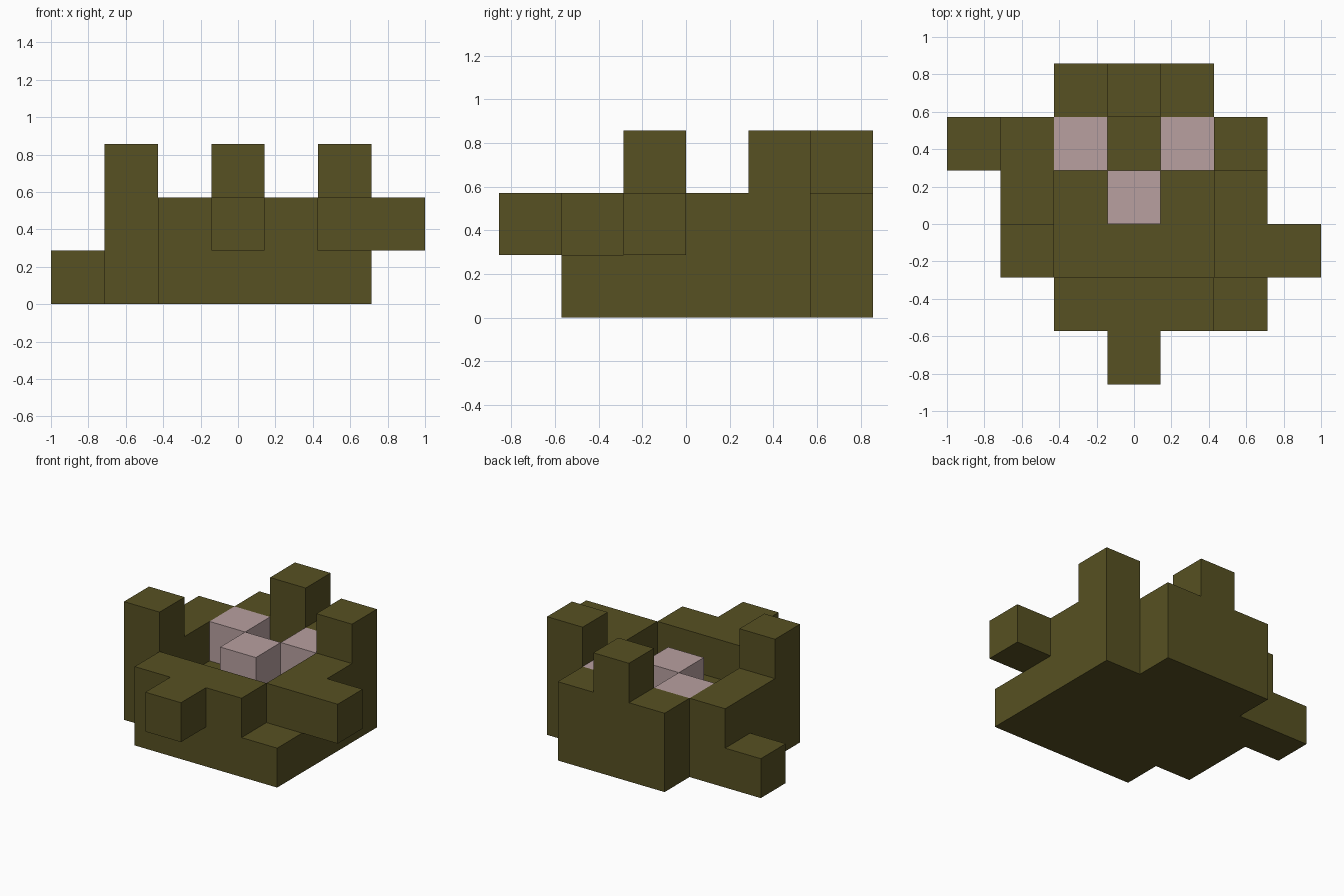
import bpy
import bmesh

cube = bpy.data.objects.get("Cube")
if cube:
    bpy.data.objects.remove(cube, do_unlink=True)

U = 2 / 7  # size of one block


def make_material(name, color):
    mat = bpy.data.materials.new(name)
    mat.use_nodes = True
    mat.diffuse_color = color
    mat.node_tree.nodes["Principled BSDF"].inputs["Base Color"].default_value = color
    return mat


olive = make_material("olive", (0.095, 0.082, 0.016, 1))
pink = make_material("dusty pink", (0.479, 0.352, 0.352, 1))


def block(name, x, y, z, mat=olive):
    """Box spanning (start, end) block counts on each axis."""
    bm = bmesh.new()
    bmesh.ops.create_cube(bm, size=1)
    for v in bm.verts:
        v.co = ((x[v.co.x > 0] - 3.5) * U, (y[v.co.y > 0] - 3) * U, z[v.co.z > 0] * U)
    mesh = bpy.data.meshes.new(name)
    bm.to_mesh(mesh)
    bm.free()
    mesh.materials.append(mat)
    obj = bpy.data.objects.new(name, mesh)
    bpy.context.collection.objects.link(obj)


# Floor layer
LOW, MID, HIGH = (0, 1), (1, 2), (2, 3)
block("floor_front", (2, 6), (1, 2), LOW)
block("floor_middle", (1, 6), (2, 5), LOW)
block("floor_back", (2, 5), (5, 6), LOW)
block("right_step", (0, 1), (4, 5), LOW)

# Walls around the hollow, with two overhanging knobs
block("front_wall", (2, 5), (1, 2), MID)
block("left_wall", (5, 6), (2, 5), MID)
block("right_wall", (1, 2), (2, 5), MID)
block("back_wall", (2, 5), (5, 6), MID)
block("front_knob", (3, 4), (0, 1), MID)
block("left_knob", (6, 7), (2, 3), MID)

# Posts on the rim
for name, i, j in (("left_post", 5, 4), ("right_post", 1, 2), ("back_post", 3, 5)):
    block(name, (i, i + 1), (j, j + 1), HIGH)

# Pink blocks inside the hollow
for name, i, j in (("left_core", 4, 4), ("right_core", 2, 4), ("front_core", 3, 3)):
    block(name, (i, i + 1), (j, j + 1), MID, pink)
